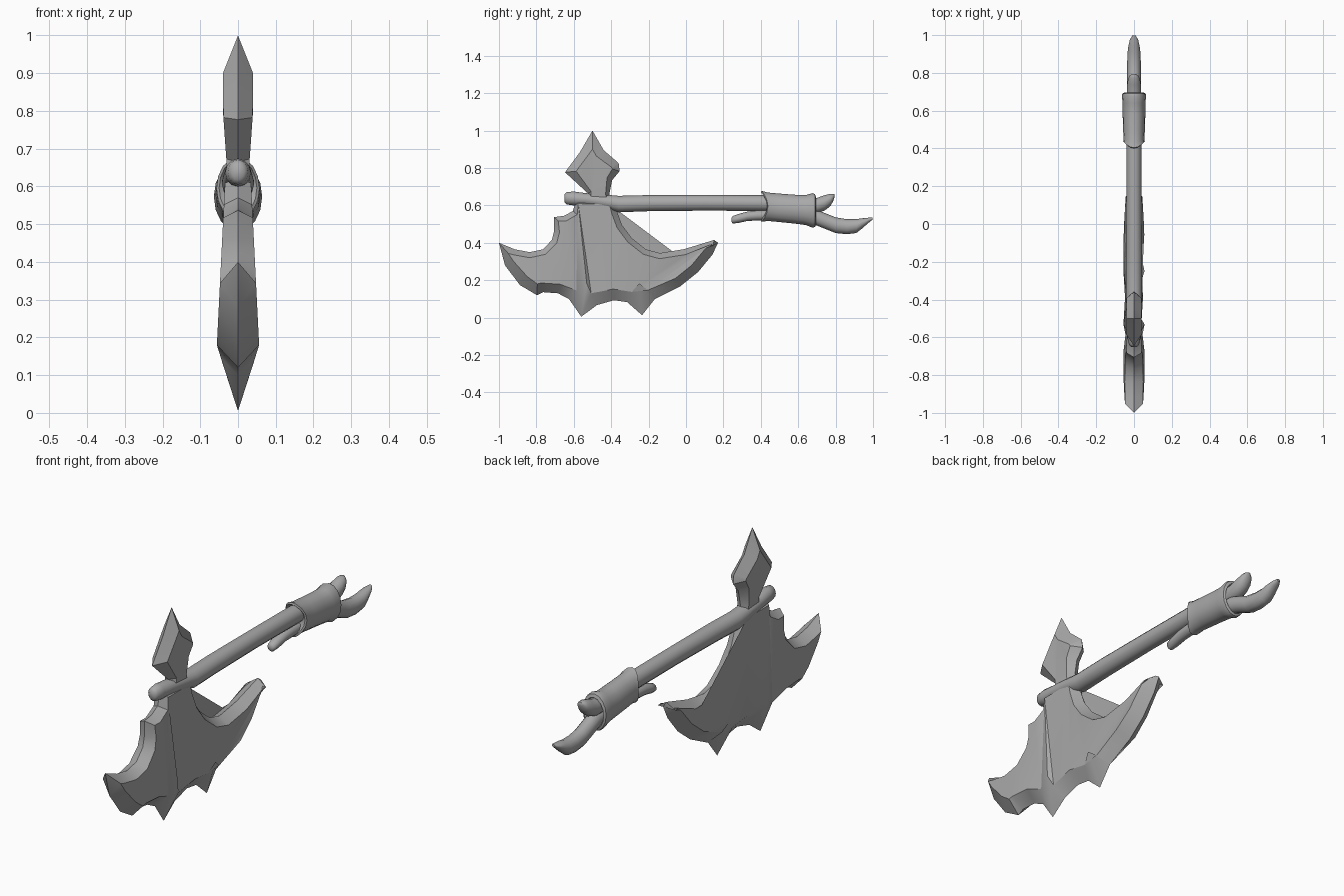
import bpy, bmesh, math
from mathutils import Vector

if "Cube" in bpy.data.objects:
    bpy.data.objects.remove(bpy.data.objects["Cube"], do_unlink=True)

mat = bpy.data.materials.new("plain grey")
mat.use_nodes = True
GREY = (0.4, 0.4, 0.4, 1)
mat.diffuse_color = GREY
mat.node_tree.nodes["Principled BSDF"].inputs["Base Color"].default_value = GREY


def finish(bm, name, angle):
    bmesh.ops.recalc_face_normals(bm, faces=bm.faces)
    me = bpy.data.meshes.new(name)
    bm.to_mesh(me)
    bm.free()
    me.materials.append(mat)
    ob = bpy.data.objects.new(name, me)
    bpy.context.collection.objects.link(ob)
    bpy.ops.object.select_all(action='DESELECT')
    ob.select_set(True)
    bpy.context.view_layer.objects.active = ob
    bpy.ops.object.shade_smooth_by_angle(angle=math.radians(angle))
    return ob


def blade(name, outline, thickness, angle=30):
    """Sharp-edged plate; outline is (y, z, bevel width), thickness(z) gives the half width."""
    pts = [Vector(p[:2]) for p in outline]
    n = len(pts)
    area = sum(pts[i - 1].cross(pts[i]) for i in range(n))
    turn = 1 if area > 0 else -1
    bm = bmesh.new()
    rim = [bm.verts.new((0, p.x, p.y)) for p in pts]
    inner = []
    for i, p in enumerate(pts):
        a = (p - pts[i - 1]).normalized()
        b = (pts[(i + 1) % n] - p).normalized()
        d = (a + b).normalized()
        inner.append(p + Vector((-d.y, d.x)) * turn * outline[i][2])
    for side in (-1, 1):
        cap = [bm.verts.new((side * thickness(q.y), q.x, q.y)) for q in inner]
        for i in range(n):
            j = (i + 1) % n
            bm.faces.new((rim[i], rim[j], cap[j], cap[i]))
        face = bm.faces.new(cap)
        bmesh.ops.triangulate(bm, faces=[face])
    return finish(bm, name, angle)


def tube(name, sections, sides=12, notch=None, angle=50):
    """Loft of ellipses (y, z, x radius, z radius) along y; notch pushes the sides of a ring along y."""
    bm = bmesh.new()
    rings = []
    for k, (y, z, rx, rz) in enumerate(sections):
        push = notch[k] if notch else 0
        ring = []
        for i in range(sides):
            t = 2 * math.pi * i / sides
            ring.append(bm.verts.new((rx * math.cos(t), y + push * abs(math.cos(t)) ** 2,
                                      z + rz * math.sin(t))))
        rings.append(ring)
    for r, s in zip(rings, rings[1:]):
        for i in range(sides):
            j = (i + 1) % sides
            bm.faces.new((r[i], r[j], s[j], s[i]))
    bm.faces.new(rings[0])
    bm.faces.new(rings[-1])
    return finish(bm, name, angle)


# Crescent main blade with two teeth on the cutting edge
blade("main_blade", [
    (-1.0, .40, .075), (-.915, .365, .03), (-.835, .35, .03), (-.765, .365, .03),
    (-.717, .415, .03), (-.706, .46, .03), (-.706, .537, .03), (-.65, .545, .03),
    (-.605, .57, .03), (-.588, .625, .02), (-.40, .625, .02), (-.37, .57, .03),
    (-.342, .495, .03), (-.29, .425, .03), (-.214, .365, .03), (-.14, .345, .03),
    (-.01, .366, .03), (.15, .415, .03), (.172, .40, .05), (.14, .335, .05),
    (.064, .243, .05), (-.03, .168, .05), (-.166, .10, .06), (-.235, .013, .17),
    (-.315, .083, .06), (-.385, .093, .06), (-.476, .067, .07), (-.56, .005, .18),
    (-.626, .10, .06), (-.685, .13, .05), (-.765, .136, .05), (-.797, .12, .06),
    (-.888, .174, .06), (-.968, .28, .05)],
    lambda z: min(.056 - (z - .18) * .05, .056 * z / .18))

# Pointed spike on the back of the head
blade("top_spike", [
    (-.5, 1.0, .10), (-.44, .895, .05), (-.36, .826, .045), (-.355, .783, .04),
    (-.395, .735, .03), (-.41, .66, .02), (-.41, .60, .02), (-.525, .60, .02),
    (-.525, .665, .02), (-.647, .777, .06), (-.567, .885, .045)],
    lambda z: .04 if z > .8 else .028 + max(0, z - .63) * .07)

# Shaft with a raised knob at the front
tube("handle", [
    (-.65, .638, .016, .020), (-.638, .638, .027, .033), (-.60, .637, .034, .037),
    (-.54, .632, .037, .034), (-.45, .622, .040, .037), (-.36, .607, .043, .044),
    (-.20, .612, .043, .043), (.10, .614, .040, .042), (.45, .612, .040, .042),
    (.60, .605, .040, .042)])

# Wrapped grip with flared rims and a notched front edge
tube("grip_wrap", [
    (.44, .60, .040, .045), (.400, .596, .050, .074), (.404, .595, .057, .083),
    (.435, .593, .055, .076), (.50, .587, .058, .076), (.58, .580, .060, .077),
    (.64, .575, .060, .080), (.675, .573, .064, .092), (.69, .572, .062, .088),
    (.695, .570, .052, .074), (.66, .570, .036, .050)], sides=16,
    notch=[0, .034, .034, .02, 0, 0, 0, 0, 0, 0, 0])

# Loose root-like prongs leaving the grip
tube("front_prong", [
    (.243, .522, .010, .010), (.25, .523, .020, .020), (.28, .530, .025, .024),
    (.33, .542, .027, .025), (.38, .546, .028, .027), (.45, .548, .028, .028)])
tube("upper_back_prong", [
    (.62, .595, .036, .040), (.70, .600, .038, .040), (.74, .613, .036, .041),
    (.77, .628, .031, .034), (.785, .640, .023, .022), (.793, .650, .010, .010)])
tube("lower_back_prong", [
    (.62, .545, .034, .040), (.69, .538, .036, .042), (.74, .518, .036, .042),
    (.80, .494, .036, .042), (.86, .486, .036, .040), (.91, .489, .034, .037),
    (.94, .503, .030, .028), (.975, .520, .022, .014), (.998, .530, .009, .006)])
